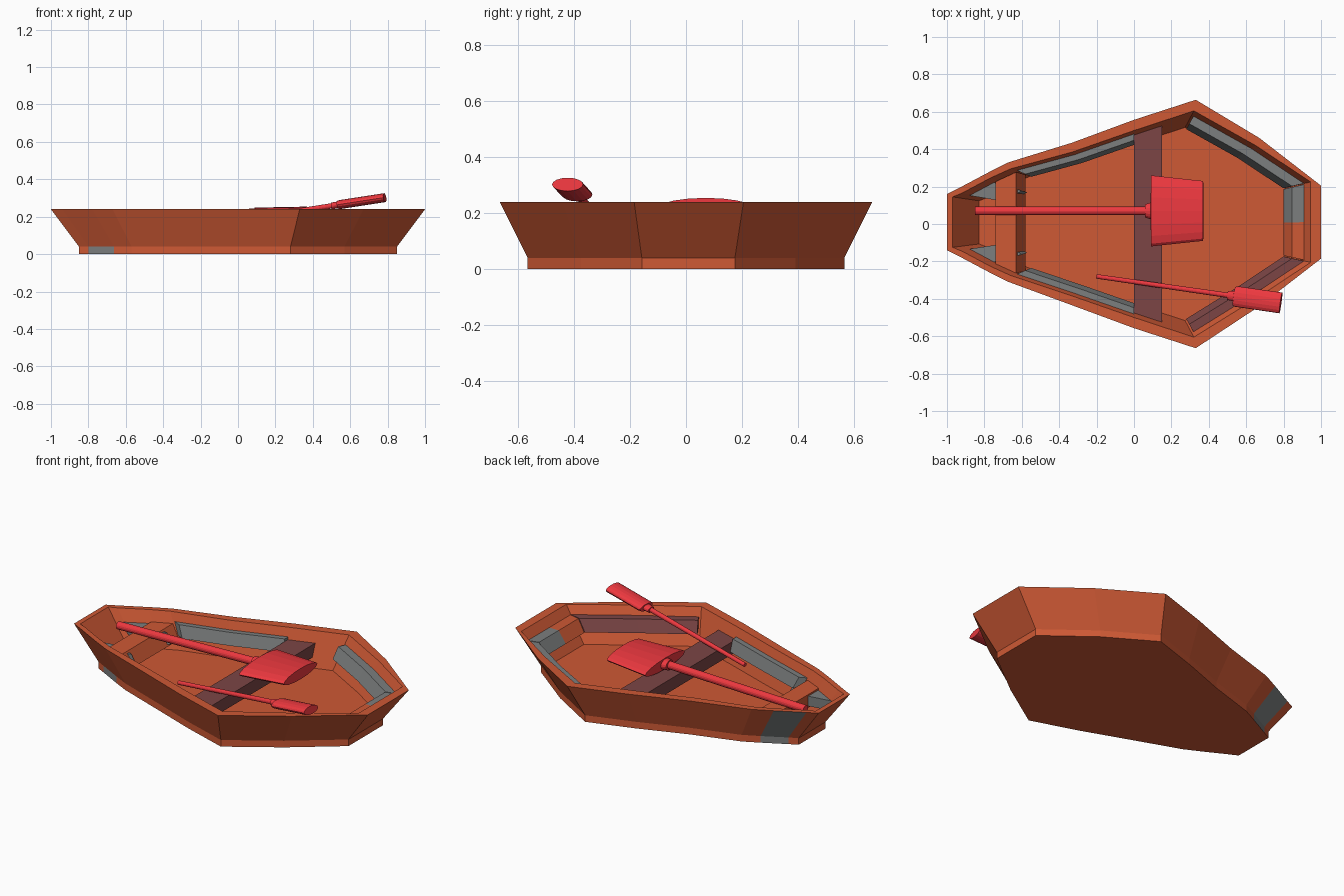
import bpy, bmesh, math
from mathutils import Vector, Matrix

if "Cube" in bpy.data.objects:
    bpy.data.objects.remove(bpy.data.objects["Cube"])


def mat(name, rgb):
    m = bpy.data.materials.new(name)
    m.diffuse_color = (*rgb, 1)
    m.use_nodes = True
    m.node_tree.nodes["Principled BSDF"].inputs["Base Color"].default_value = m.diffuse_color
    return m


ORANGE = mat("orange_paint", (0.62, 0.1, 0.035))
RED = mat("red_paint", (0.85, 0.04, 0.05))
PLUM = mat("plum_wood", (0.2, 0.06, 0.06))
GREY = mat("grey_trim", (0.2, 0.21, 0.21))


def loft(name, rings, mats, loop=False, pick=None):
    """Bridge closed rings of points; cap the ends, or join last to first."""
    bm = bmesh.new()
    vs = [[bm.verts.new(p) for p in r] for r in rings]
    n, k = len(vs[0]), len(vs)
    for j in range(k if loop else k - 1):
        a, b = vs[j], vs[(j + 1) % k]
        for i in range(n):
            f = bm.faces.new((a[i], a[(i + 1) % n], b[(i + 1) % n], b[i]))
            f.material_index = pick(j, i) if pick else 0
    if not loop:
        bm.faces.new(vs[0])
        bm.faces.new(vs[-1])
    bmesh.ops.recalc_face_normals(bm, faces=bm.faces)
    me = bpy.data.meshes.new(name)
    bm.to_mesh(me)
    bm.free()
    for m in mats:
        me.materials.append(m)
    ob = bpy.data.objects.new(name, me)
    bpy.context.collection.objects.link(ob)
    return ob


# Half outlines at rim height, bow (-x) to stern (+x)
OUTER = [(-1, .15), (-.94, .18), (-.78, .265), (-.67, .32), (-.33, .435),
         (0, .557), (.33, .664), (.67, .45), (1, .195)]
INNER = [(-.97, .135), (-.92, .155), (-.77, .235), (-.66, .285), (-.33, .385),
         (0, .5), (.32, .605), (.65, .41), (.945, .215)]


def scale(z):
    return .85 + .15 * (max(z, .04) - .04) / .2


def shift(x):
    return .01 if abs(x) > .5 else 0


def ring(half, z):
    s = scale(z)
    full = [(x, -y + shift(x)) for x, y in half]
    full += [(x, y + shift(x)) for x, y in reversed(half)]
    return [(x * s, y * s, z) for x, y in full]


# Hull: plinth, flared outside, flat rim, flared inside, floor
def hull_face(j, i):
    # grey patches near the bow
    return 1 if (j == 0 and i in (1, 15)) or (j == 1 and i == 15) else 0


loft("hull", [ring(OUTER, 0), ring(OUTER, .04), ring(OUTER, .24),
              ring(INNER, .24), ring(INNER, .045)], [ORANGE, GREY], pick=hull_face)


def width(x):
    """Inner half width at rim height."""
    for (x0, y0), (x1, y1) in zip(INNER, INNER[1:]):
        if x0 <= x <= x1:
            return y0 + (y1 - y0) * (x - x0) / (x1 - x0)
    return INNER[-1][1]


# Wall rails: slanted bars following the inner wall
def rail(name, pts, m, top=.19, bottom=.12, inset=.93):
    s, b = scale(top), scale(bottom)
    loft(name, [[(x * s, y * s, top), (x * s * inset, y * s * inset, top),
                 (x * b * inset, y * b * inset, bottom), (x * b, y * b, bottom)]
                for x, y in pts], [m])


for side, label in ((1, "left"), (-1, "right")):
    def path(xs):
        return [(x, side * width(x) + shift(x)) for x in xs]
    rail("fore_rail_" + label, path((-.65, -.33, 0)), GREY)
    rail("aft_rail_" + label, path((.33, .65, .944)), GREY if side > 0 else PLUM)
    rail("bow_rail_" + label, path((-.93, -.79)), GREY, .17, .11, .8)
rail("stern_rail_left", [(.945, .01), (.945, .22)], GREY)
rail("stern_rail_right", [(.945, -.2), (.945, .01)], ORANGE)


# Cross benches: wedge-sided slabs fitted between the walls
def bench(name, x0, x1, slope, top, bottom, m):
    rings = []
    for z, xa, xb in ((bottom, x0, x1 + slope), (top, x0, x1)):
        s = scale(z)
        ya, yb = (width(x / s) * s + .005 for x in (xa, xb))
        rings.append([(xa, -ya, z), (xb, -yb, z), (xb, yb, z), (xa, ya, z)])
    loft(name, rings, [m])


bench("middle_seat", 0, .15, 0, .175, .1, PLUM)
bench("bow_seat", -.74, -.63, .05, .18, .1, ORANGE)


# Paddles: round shaft, collar and an elliptical, tapering blade
def paddle(name, start, end, sections, roll=0):
    a, b = Vector(start), Vector(end)
    d = (b - a).normalized()
    side = Vector((0, 0, 1)).cross(d).normalized()
    side = Matrix.Rotation(roll, 3, d) @ side
    up = d.cross(side)
    n = 16
    rings = [[a + (b - a) * t + side * w * math.cos(math.tau * i / n)
              + up * h * math.sin(math.tau * i / n) for i in range(n)]
             for t, w, h in sections]
    loft(name, rings, [RED])


paddle("large_paddle", (-.85, .07, .19), (.37, .07, .222),
       [(0, .023, .023), (.745, .023, .023), (.746, .035, .03), (.77, .045, .03),
        (.771, .19, .034), (1, .16, .032)])
paddle("small_paddle", (-.2, -.28, .15), (.785, -.422, .302),
       [(0, .012, .012), (.71, .014, .014), (.711, .024, .018), (.745, .028, .018),
        (.746, .05, .022), (.76, .055, .024), (1, .056, .024)])
